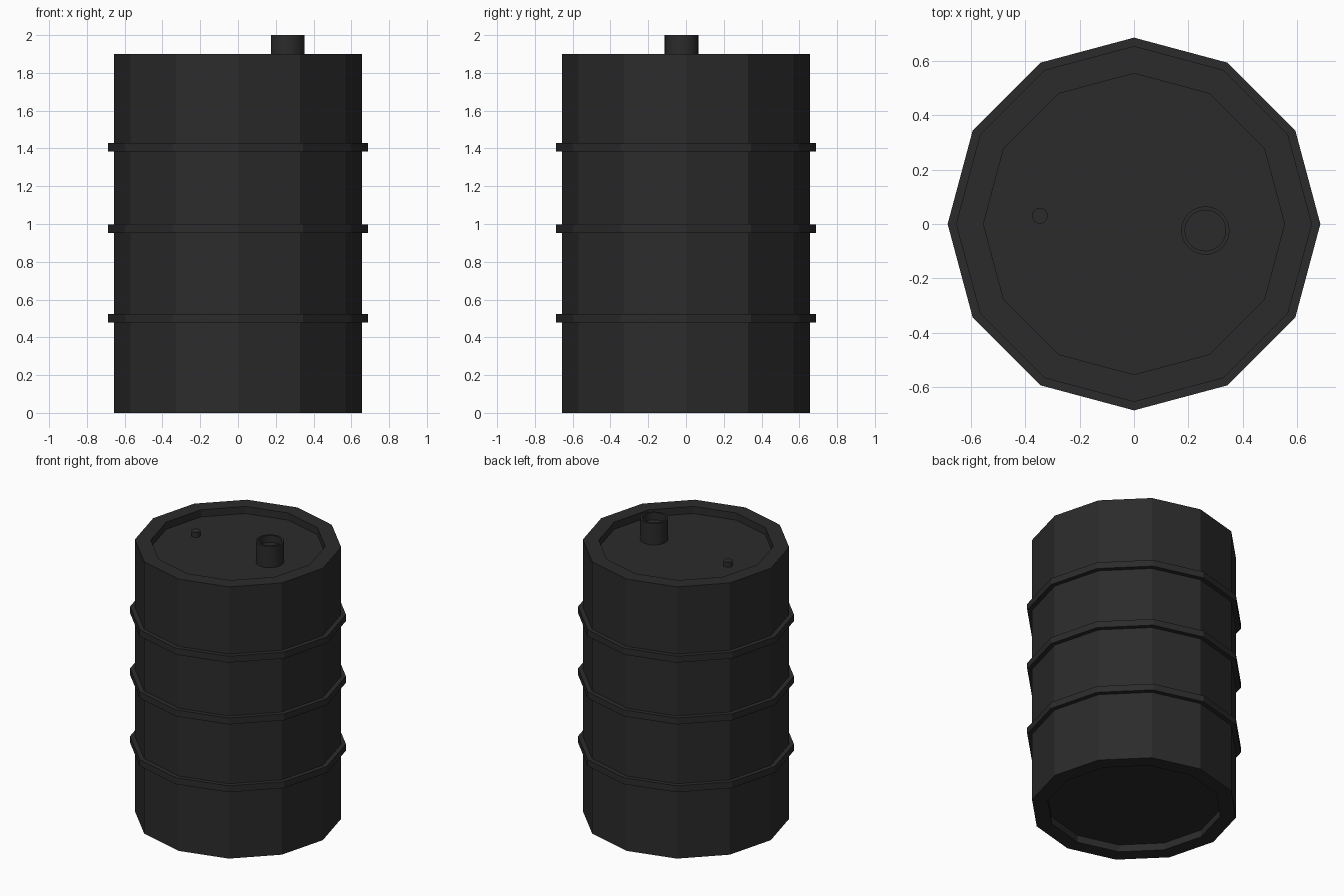
import bpy, bmesh
from math import sin, cos, tau

if "Cube" in bpy.data.objects:
    bpy.data.objects.remove(bpy.data.objects["Cube"])

mat = bpy.data.materials.new("dark_grey")
mat.diffuse_color = (0.024, 0.024, 0.024, 1)
mat.use_nodes = True
mat.node_tree.nodes["Principled BSDF"].inputs["Base Color"].default_value = mat.diffuse_color


def lathe(name, profile, sides, centre=(0, 0), loop=False, smooth=False):
    """Revolve (radius, z) points about a vertical axis; a radius of 0 caps the end."""
    bm = bmesh.new()
    rows = []
    for r, z in profile:
        n = sides if r > 0 else 1
        rows.append([bm.verts.new((centre[0] + r * cos(tau * i / sides),
                                   centre[1] + r * sin(tau * i / sides), z)) for i in range(n)])
    pairs = list(zip(rows, rows[1:])) + ([(rows[-1], rows[0])] if loop else [])
    for a, b in pairs:
        if len(a) == 1 or len(b) == 1:
            bm.faces.new(a if len(b) == 1 else b)
            continue
        for i in range(sides):
            j = (i + 1) % sides
            bm.faces.new((a[i], a[j], b[j], b[i]))
    for v in [v for v in bm.verts if not v.link_faces]:
        bm.verts.remove(v)
    bmesh.ops.recalc_face_normals(bm, faces=bm.faces)
    mesh = bpy.data.meshes.new(name)
    bm.to_mesh(mesh)
    bm.free()
    obj = bpy.data.objects.new(name, mesh)
    bpy.context.collection.objects.link(obj)
    mesh.materials.append(mat)
    if smooth:
        bpy.context.view_layer.objects.active = obj
        obj.select_set(True)
        bpy.ops.object.shade_smooth_by_angle()
        obj.select_set(False)
    return obj


R, RIM, H, LIP = 0.656, 0.555, 1.9, 0.05

# Twelve-sided drum with recessed lid and base
lathe("barrel_body", [(0, LIP), (RIM, LIP), (RIM, 0), (R, 0), (R, H),
                      (RIM, H), (RIM, H - LIP), (0, H - LIP)], 12)

# Three reinforcing hoops
for i, z in enumerate((0.501, 0.975, 1.407)):
    lathe(f"hoop_{i + 1}", [(R - 0.01, z - 0.0225), (0.687, z - 0.0225),
                            (0.687, z + 0.0225), (R - 0.01, z + 0.0225)], 12, loop=True)

# Open filler spout
lathe("filler_spout", [(0, H - LIP - 0.01), (0.089, H - LIP - 0.01), (0.089, 2.0),
                       (0.075, 2.0), (0.075, 1.95), (0, 1.95)], 32, (0.263, -0.024), smooth=True)

# Small vent plug
lathe("vent_plug", [(0, H - LIP - 0.01), (0.029, H - LIP - 0.01), (0.029, 1.885),
                    (0, 1.885)], 32, (-0.347, 0.03), smooth=True)
